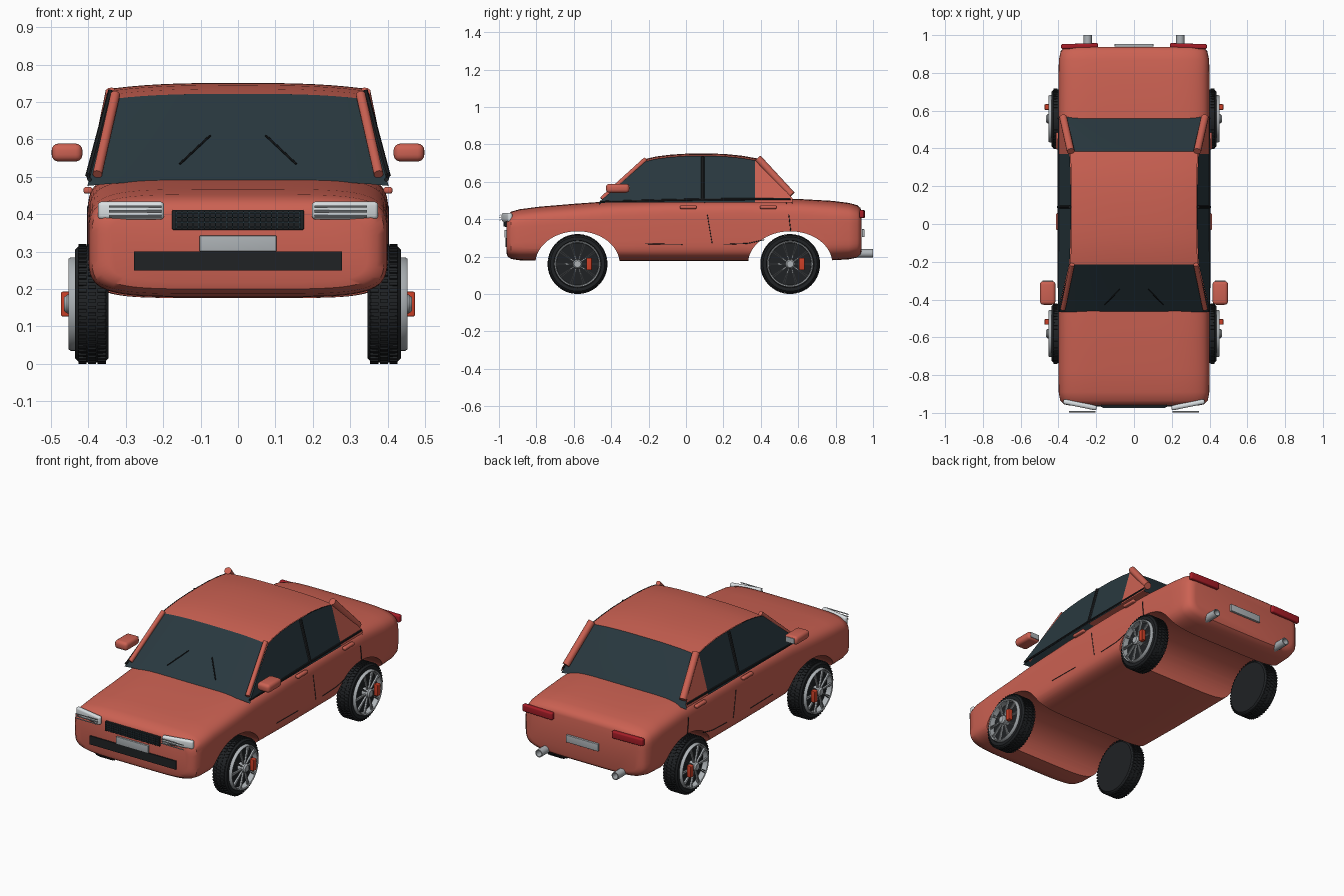
import bpy, bmesh, math
from mathutils import Vector, Matrix

if "Cube" in bpy.data.objects:
    bpy.data.objects.remove(bpy.data.objects["Cube"])


def material(name, col):
    m = bpy.data.materials.new(name)
    m.diffuse_color = (*col, 1)
    m.use_nodes = True
    m.node_tree.nodes["Principled BSDF"].inputs["Base Color"].default_value = m.diffuse_color
    return m


RED = material("paint", (0.6, 0.12, 0.085))
GLASS = material("dark_glass", (0.022, 0.04, 0.05))
BLACK = material("rubber", (0.014, 0.016, 0.018))
SILVER = material("silver", (0.42, 0.45, 0.47))
LAMP = material("lamp", (0.7, 0.74, 0.76))
TAIL = material("tail_red", (0.38, 0.012, 0.02))
CALIPER = material("caliper_red", (0.6, 0.05, 0.02))


def finish(name, bm, mat):
    bmesh.ops.recalc_face_normals(bm, faces=bm.faces)
    me = bpy.data.meshes.new(name)
    bm.to_mesh(me)
    bm.free()
    ob = bpy.data.objects.new(name, me)
    bpy.context.collection.objects.link(ob)
    me.materials.append(mat)
    return ob


def add_box(bm, size, mtx):
    bmesh.ops.create_cube(bm, size=1, matrix=mtx @ Matrix.Diagonal((*size, 1)))


def box(name, loc, size, mat, bevel=0, rz=0, rx=0):
    bm = bmesh.new()
    add_box(bm, size, Matrix.Translation(loc) @ Matrix.Rotation(rz, 4, 'Z') @ Matrix.Rotation(rx, 4, 'X'))
    if bevel:
        bmesh.ops.bevel(bm, geom=bm.edges[:], offset=bevel, segments=4, profile=0.5, affect='EDGES')
    return finish(name, bm, mat)


def rod(name, pts, r, mat, sides=8):
    bm = bmesh.new()
    for a, b in zip(pts, pts[1:]):
        a, b = Vector(a), Vector(b)
        d = b - a
        bmesh.ops.create_cone(bm, cap_ends=True, segments=sides, radius1=r, radius2=r, depth=d.length,
                              matrix=Matrix.Translation((a + b) / 2) @ d.to_track_quat('Z', 'Y').to_matrix().to_4x4())
    return finish(name, bm, mat)


def loft(bm, rings, closed=True):
    vs = [[bm.verts.new(p) for p in r] for r in rings]
    n = len(vs[0])
    for a, b in zip(vs, vs[1:]):
        for i in range(n if closed else n - 1):
            j = (i + 1) % n
            bm.faces.new((a[i], a[j], b[j], b[i]))
    return vs


def lathe(name, prof, center, side, mat, n=48):
    # (radius, x) profile turned about the axle
    bm = bmesh.new()
    rings = [[(side * x, center[0] + r * math.cos(2 * math.pi * k / n), center[1] + r * math.sin(2 * math.pi * k / n))
              for k in range(n)] for r, x in prof]
    loft(bm, rings)
    bmesh.ops.remove_doubles(bm, verts=bm.verts, dist=1e-5)
    return finish(name, bm, mat)


# Lower body: superellipse sections (y, half width, bottom, top, exponent)
SECTIONS = [(-0.96, .345, .218, .402, 5), (-0.954, .372, .2, .422, 5), (-0.935, .391, .187, .44, 5),
            (-0.89, .399, .18, .453, 5), (-0.78, .40, .177, .467, 5), (-0.6, .40, .176, .482, 5),
            (-0.42, .40, .176, .495, 5.5), (-0.1, .402, .176, .505, 6), (0.3, .402, .176, .51, 6),
            (0.6, .40, .177, .508, 5.5), (0.78, .40, .18, .498, 5), (0.87, .398, .185, .487, 5),
            (0.915, .388, .194, .475, 5), (0.933, .37, .207, .46, 5), (0.938, .345, .222, .442, 5)]
bm = bmesh.new()
rings = []
for y, w, zb, zt, e in SECTIONS:
    ring = []
    for k in range(64):
        t = 2 * math.pi * (k + 0.5) / 64
        c, s = math.cos(t), math.sin(t)
        ring.append((w * math.copysign(abs(c) ** (2 / e), c), y,
                     (zb + zt) / 2 + (zt - zb) / 2 * math.copysign(abs(s) ** (2 / e), s)))
    rings.append(ring)
vs = loft(bm, rings)
bm.faces.new(vs[0])
bm.faces.new(vs[-1])
body = finish("body", bm, RED)

# Wheel tunnels cut right across the body
AXLES = (-0.58, 0.557)
for y in AXLES:
    bm = bmesh.new()
    bmesh.ops.create_cone(bm, cap_ends=True, segments=64, radius1=1, radius2=1, depth=1.2,
                          matrix=Matrix.Translation((0, y, .163)) @ Matrix.Diagonal((1, .225, .172, 1))
                          @ Matrix.Rotation(math.pi / 2, 4, 'Y'))
    cutter = finish("arch_cutter", bm, RED)
    cutter.hide_render = True
    mod = body.modifiers.new("arch", 'BOOLEAN')
    mod.object = cutter
    mod.solver = 'EXACT'
    bpy.context.view_layer.objects.active = body
    bpy.ops.object.modifier_apply(modifier=mod.name)
    bpy.data.objects.remove(cutter)


# Cabin
def half_width(z):
    return 0.4 - (z - 0.5) * 0.277


def skin(name, prof, mat, crown=0.014):
    # sheet across the car following a (y, z) profile
    bm = bmesh.new()
    u = [k / 8 - 1 for k in range(17)]
    loft(bm, [[(half_width(z) * t, y, z - crown * abs(t) ** 3) for t in u] for y, z in prof], False)
    return finish(name, bm, mat)


ROOF = [(-0.215, .722), (-0.16, .735), (-0.08, .745), (0, .75), (0.1, .751), (0.2, .749), (0.3, .739), (0.385, .724)]
skin("roof", ROOF, RED)
skin("windscreen", [(-0.465, .49), (-0.34, .605), ROOF[0]], GLASS)
skin("rear_window", [ROOF[-1], (0.48, .61), (0.57, .495)], GLASS)
sill = 0.49
for s in (1, -1):
    def panel(name, pts, mat, out=0.0):
        bm = bmesh.new()
        bm.faces.new([bm.verts.new((s * (half_width(z) + out), y, z)) for y, z in pts])
        return finish(name, bm, mat)

    top = [(y, z - 0.013) for y, z in ROOF[:-1]] + [(0.37, .714)]
    panel("side_window", [(-0.465, sill)] + top + [(0.37, sill)], GLASS)
    panel("rear_quarter", [(0.37, .714), (0.385, .712), (0.57, .51), (0.57, sill), (0.37, sill)], RED)
    rod("front_pillar", [(s * .376, -.45, .507), (s * .328, -.215, .72)], .013, RED, 12)
    rod("rear_pillar", [(s * .375, .565, .53), (s * .335, .385, .725)], .02, RED, 12)
    rod("door_pillar", [(s * .4, .09, .5), (s * .338, .09, .732)], .009, BLACK)
    rod("window_seal", [(s * .397, -.46, .493), (s * .4, .08, .505), (s * .397, .56, .508)], .006, BLACK)
    rod("wiper", [(s * .155, -.428, .535), (s * .075, -.345, .61)], .003, BLACK)

    # Door seams and handles
    def side_x(z):
        return s * 0.402 * (1 - min(1, abs((z - .343) / .167)) ** 6) ** (1 / 6)
    for seam in ([(.1, .49), (.115, .42), (.14, .27)], [(.535, .49), (.55, .42), (.56, .335)],
                 [(-.22, .268), (-.02, .265)], [(.2, .265), (.33, .27), (.42, .29)]):
        rod("door_seam", [(side_x(z), y, z) for y, z in seam], .002, BLACK, 6)
    for y in (.012, .44):
        box("door_handle", (s * .401, y, .464), (.024, .09, .018), RED, .007)

    # Mirror
    box("mirror", (s * .457, -.365, .565), (.082, .125, .048), RED, .018)
    box("mirror_glass", (s * .457, -.302, .565), (.055, .004, .03), SILVER)

    # Lights
    box("headlight", (s * .286, -.957, .41), (.18, .026, .048), LAMP, .011, rz=s * .2)
    for z in (.395, .408, .421):
        rod("headlight_bar", [(s * .205, -.994, z), (s * .345, -.994, z)], .003, SILVER)
    box("tail_light", (s * .288, .942, .427), (.196, .026, .042), TAIL, .008, rz=-s * .03)

    # Exhaust pipe, open at the end
    bm = bmesh.new()
    rings = [[(s * .245 + r * math.cos(k * math.pi / 12), y, .217 + r * math.sin(k * math.pi / 12)) for k in range(24)]
             for r, y in ((.022, .9), (.022, 1.0), (.017, 1.0), (.017, .94), (0.001, .94))]
    loft(bm, rings)
    finish("exhaust", bm, SILVER)

    # Wheels
    for y in AXLES:
        c = (y, .16)
        lathe("tyre", [(0, .346), (.145, .346), (.154, .355), (.156, .37), (.156, .412), (.154, .427), (.145, .436),
                       (.127, .436), (.121, .42), (0, .42)], c, s, BLACK)
        lathe("rim_ring", [(.113, .42), (.125, .425), (.125, .447), (.121, .453), (.115, .45), (.113, .42)],
              c, s, SILVER)
        lathe("hub", [(0, .415), (.025, .415), (.025, .457), (.018, .465), (0, .465)], c, s, SILVER, 24)
        axle = Matrix.Translation((0, y, .16))
        bm = bmesh.new()
        for k in range(10):
            for d in (-.045, .045):
                add_box(bm, (.01, .096, .0035), axle @ Matrix.Rotation(k * math.pi / 5 + d, 4, 'X')
                        @ Matrix.Translation((s * .445, .067, 0)))
        finish("spokes", bm, SILVER)
        bm = bmesh.new()
        for k in range(54):
            for i, x in enumerate((.364, .39, .416)):
                add_box(bm, (.022, .008, .009), axle @ Matrix.Rotation((k + i % 2 / 2) * math.pi / 27, 4, 'X')
                        @ Matrix.Translation((s * x, .156, 0)))
        finish("tread", bm, BLACK)
        box("brake_caliper", (s * .46, y + .062, .16), (.026, .03, .066), CALIPER, .004)

# Front grille, intake and plates
box("grille", (0, -.962, .385), (.352, .016, .054), BLACK, .004)
bm = bmesh.new()
for k in range(23):
    add_box(bm, (.003, .006, .048), Matrix.Translation((-.165 + k * .015, -.972, .385)))
for k in range(4):
    add_box(bm, (.336, .006, .003), Matrix.Translation((0, -.972, .366 + k * .0127)))
finish("grille_mesh", bm, GLASS)
box("lower_intake", (0, -.958, .275), (.555, .016, .05), BLACK)
box("front_plate", (0, -.964, .322), (.205, .014, .042), SILVER, .002)
box("rear_plate", (0, .947, .325), (.205, .014, .042), SILVER, .002)

# Smooth shading with crisp edges
bpy.ops.object.select_all(action='SELECT')
bpy.context.view_layer.objects.active = body
bpy.ops.object.shade_smooth_by_angle(angle=math.radians(35))
